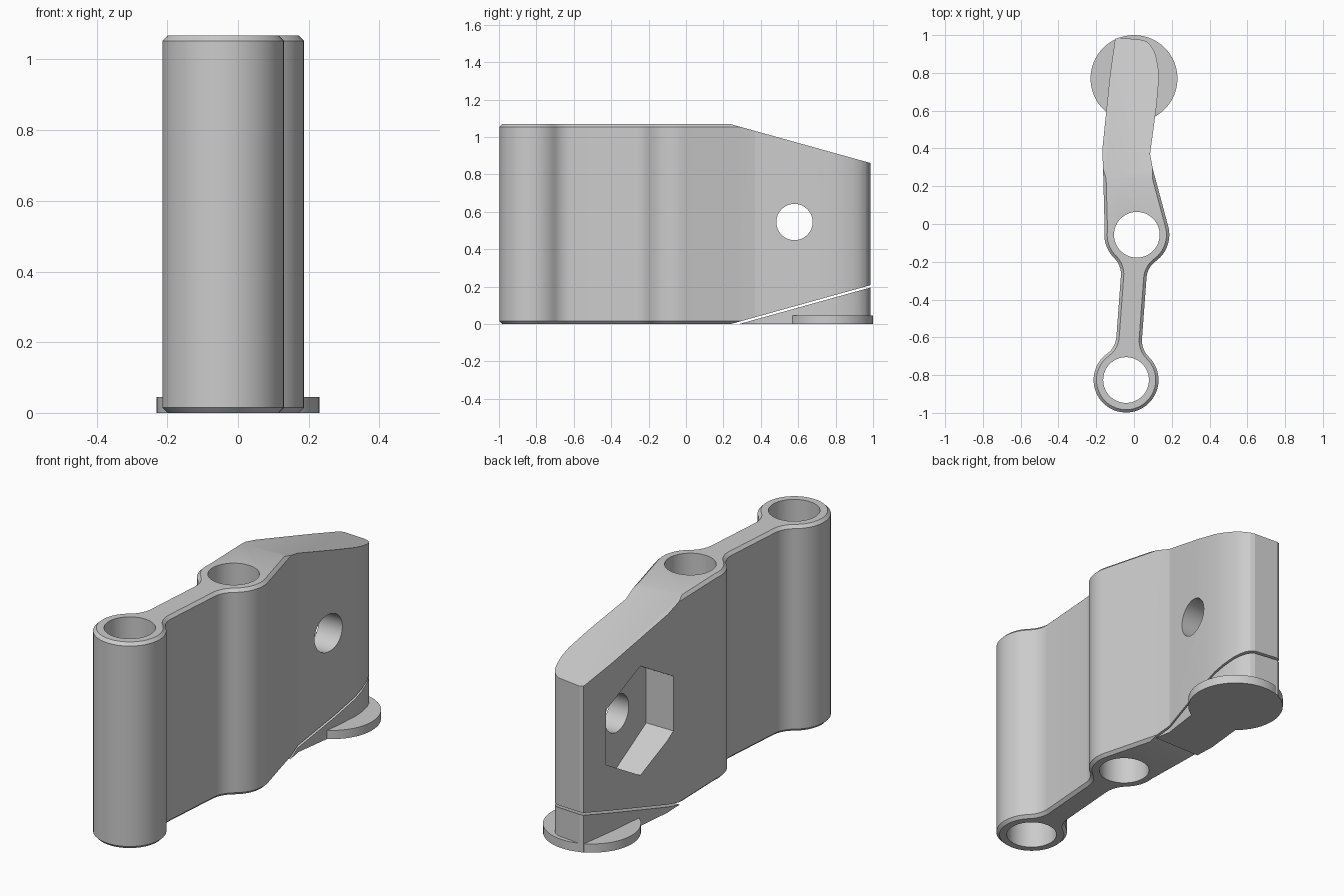
import bpy, bmesh
from math import radians, cos, sin, pi
from mathutils import Vector, Matrix

if "Cube" in bpy.data.objects:
    bpy.data.objects.remove(bpy.data.objects["Cube"])

TOP = 1.068
RING_R, BORE_R = 0.172, 0.121
FILLET_R, FILLET_U, FILLET_V = 0.12, 0.2234, 0.188
SLOPE = 0.278

grey = bpy.data.materials.new("plain grey")
grey.use_nodes = True
grey.diffuse_color = (0.6, 0.6, 0.6, 1)
grey.node_tree.nodes["Principled BSDF"].inputs["Base Color"].default_value = (0.6, 0.6, 0.6, 1)

# Frame running along the web from the front ring to the middle ring
front = Vector((-0.042, -0.826))
middle = Vector((0.015, -0.057))
along = (middle - front).normalized()
right = Vector((along.y, -along.x))


def arc(centre, radius, start, end, n):
    points = []
    for i in range(n + 1):
        t = radians(start + (end - start) * i / n)
        points.append(centre + radius * (cos(t) * along + sin(t) * right))
    return points


def fillet(ring, u, v, start, end):
    return arc(ring + along * u + right * v, FILLET_R, start, end, 8)


def make_outline():
    tail = [(0.10, 0.29), (0.085, 0.37), (0.12, 0.63), (0.132, 0.77), (0.128, 0.83),
            (0.116, 0.89), (0.102, 0.925), (0.085, 0.95), (0.068, 0.965), (0.048, 0.974),
            (-0.08, 0.987), (-0.10, 0.98), (-0.127, 0.79), (-0.168, 0.39), (-0.164, 0.30)]
    raw = arc(front, RING_R, -40, -320, 48)
    raw += fillet(front, FILLET_U, FILLET_V, 220, 270)
    raw += fillet(middle, -FILLET_U, FILLET_V, 270, 320)
    raw += arc(middle, RING_R, 140, 70, 14)
    raw += [Vector(p) for p in tail]
    raw += arc(middle, RING_R, -86, -140, 10)
    raw += fillet(middle, -FILLET_U, -FILLET_V, 40, 90)
    raw += fillet(front, FILLET_U, -FILLET_V, 90, 140)
    clean = []
    for p in raw:
        if not clean or (p - clean[-1]).length > 0.002:
            clean.append(p)
    if (clean[0] - clean[-1]).length < 0.002:
        clean.pop()
    return clean


def extruded(outline):
    bm = bmesh.new()
    base = bm.faces.new([bm.verts.new((p.x, p.y, 0)) for p in outline])
    new = bmesh.ops.extrude_face_region(bm, geom=[base], use_keep_orig=True)["geom"]
    moved = [g for g in new if isinstance(g, bmesh.types.BMVert)]
    bmesh.ops.translate(bm, verts=moved, vec=(0, 0, TOP))
    bmesh.ops.recalc_face_normals(bm, faces=bm.faces)
    return bm


def slice_off(bm, point, normal):
    cut = bmesh.ops.bisect_plane(bm, geom=bm.verts[:] + bm.edges[:] + bm.faces[:],
                                 plane_co=point, plane_no=normal, clear_outer=True)
    edges = [e for e in bm.edges if e.is_boundary]
    bmesh.ops.holes_fill(bm, edges=edges, sides=0)
    bmesh.ops.recalc_face_normals(bm, faces=bm.faces)


def finish(bm, name):
    mesh = bpy.data.meshes.new(name)
    bm.to_mesh(mesh)
    bm.free()
    mesh.materials.append(grey)
    obj = bpy.data.objects.new(name, mesh)
    bpy.context.collection.objects.link(obj)
    return obj


def prism(name, radius, depth, sides, matrix):
    bm = bmesh.new()
    bmesh.ops.create_cone(bm, cap_ends=True, segments=sides, radius1=radius,
                          radius2=radius, depth=depth, matrix=matrix)
    return finish(bm, name)


def activate(obj):
    bpy.ops.object.select_all(action="DESELECT")
    obj.select_set(True)
    bpy.context.view_layer.objects.active = obj


def cut_with(obj, cutter):
    cutter.hide_render = True
    mod = obj.modifiers.new("cut", "BOOLEAN")
    mod.operation = "DIFFERENCE"
    mod.solver = "EXACT"
    mod.object = cutter
    activate(obj)
    bpy.ops.object.modifier_apply(modifier=mod.name)
    bpy.data.objects.remove(cutter)


def smooth(obj):
    activate(obj)
    bpy.ops.object.shade_smooth_by_angle(angle=radians(16))


outline = make_outline()

# Main body: chamfered rims, then sloping top and bottom at the back
bm = extruded(outline)
rims = [e for e in bm.edges if abs(e.verts[0].co.z - e.verts[1].co.z) < 0.001]
bmesh.ops.bevel(bm, geom=rims, offset=0.015, segments=1, affect="EDGES")
slice_off(bm, (0, 0.24, TOP), (0, SLOPE, 1))
slice_off(bm, (0, 0.24, 0), (0, SLOPE, -1))
body = finish(bm, "body")

# Vertical bores
for ring in (front, middle):
    place = Matrix.Translation((ring.x, ring.y, TOP / 2))
    cut_with(body, prism("bore_cutter", BORE_R, 2, 64, place))

# Cross hole and the hexagonal nut pocket
sideways = Matrix.Rotation(pi / 2, 4, "Y")
cut_with(body, prism("hole_cutter", 0.097, 1, 48,
                     Matrix.Translation((0, 0.58, 0.545)) @ sideways))
hexagon = prism("pocket_cutter", 0.283, 0.4, 6,
                Matrix.Translation((-0.21, 0.585, 0.545)) @ sideways @ Matrix.Rotation(pi / 2, 4, "Z"))
# Turn the hexagon so that a corner points up
highest = max(v.co.z for v in hexagon.data.vertices)
if highest < 0.545 + 0.28:
    centre = Matrix.Translation((0, 0.585, 0.545))
    hexagon.data.transform(centre @ Matrix.Rotation(pi / 6, 4, "X") @ centre.inverted())
cut_with(body, hexagon)
smooth(body)

# Support wedge separated from the body by a thin slit
bm = extruded(outline)
slice_off(bm, (0, 0.285, 0), (0, -SLOPE, 1))
smooth(finish(bm, "support_wedge"))

# Round foot under the wedge
smooth(prism("foot_disc", 0.23, 0.045, 64, Matrix.Translation((0, 0.77, 0.0225))))
